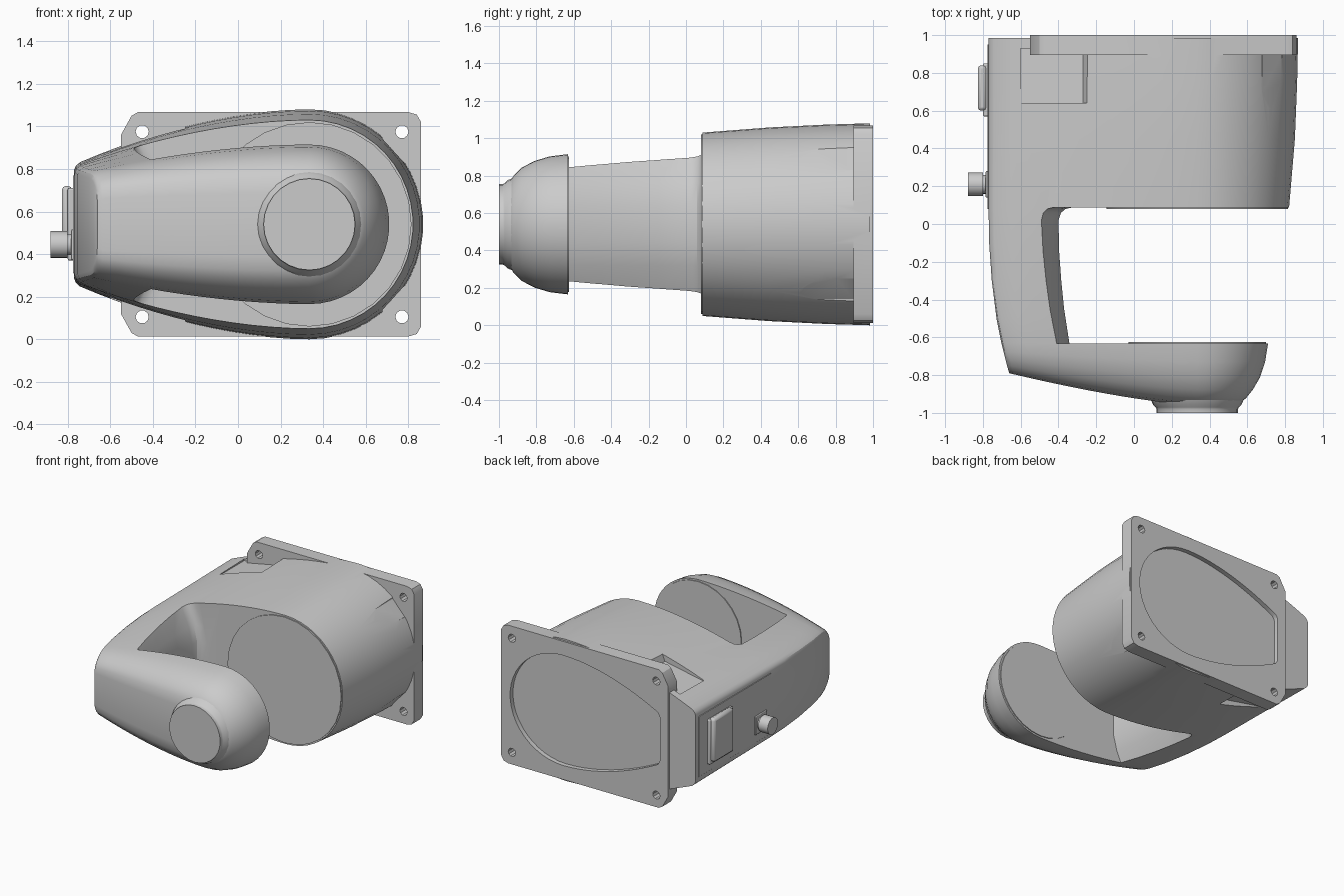
import bpy, bmesh, math
from mathutils import Vector

if "Cube" in bpy.data.objects:
    bpy.data.objects.remove(bpy.data.objects["Cube"])

CX, CZ = 0.335, 0.54   # joint axis in x and z


def mesh_object(name, rings, strip_caps=False):
    """Loft closed rings of 3D points and cap both ends."""
    bm = bmesh.new()
    vs = [[bm.verts.new(p) for p in ring] for ring in rings]
    n = len(vs[0])
    for a, b in zip(vs, vs[1:]):
        for i in range(n):
            j = (i + 1) % n
            bm.faces.new((a[i], a[j], b[j], b[i]))
    for ring in (vs[0], vs[-1]):
        if strip_caps:      # ring is mirrored about CZ: bridge the two halves
            for i in range(n // 2 - 1):
                bm.faces.new((ring[i], ring[i + 1], ring[n - 2 - i], ring[n - 1 - i]))
        else:
            bm.faces.new(ring)
    bmesh.ops.recalc_face_normals(bm, faces=bm.faces)
    me = bpy.data.meshes.new(name)
    bm.to_mesh(me)
    bm.free()
    ob = bpy.data.objects.new(name, me)
    bpy.context.collection.objects.link(ob)
    return ob


def mirrored(half):
    """Upper half outline (x, height above axis) -> closed outline."""
    return half + [(x, -v) for x, v in reversed(half)]


def teardrop(left, hl, r, rx):
    half = [(left, hl - 0.025), (left + 0.008, hl - 0.006)]
    for k in range(12):
        t = 0.025 + 0.975 * k / 12
        half.append((left + t * (CX - left), hl + (r - hl) * (1 - (1 - t) ** 1.85)))
    for k in range(12):
        a = math.pi / 2 * (1 - k / 11.5)
        half.append((CX + rx * math.cos(a), r * math.sin(a)))
    return mirrored(half)


def at_y(outline, y):
    return [(x, y, CZ + v) for x, v in outline]


def circle(r, n=28, cx=CX, cv=0.0):
    return [(cx + r * math.cos(2 * math.pi * i / n), cv + r * math.sin(2 * math.pi * i / n))
            for i in range(n)]


def prism(name, outline, y0, y1):
    return mesh_object(name, [at_y(outline, y0), at_y(outline, y1)])


def boolean(ob, other, op='DIFFERENCE'):
    m = ob.modifiers.new(op, 'BOOLEAN')
    m.operation, m.object, m.solver = op, other, 'EXACT'
    bpy.context.view_layer.objects.active = ob
    bpy.ops.object.modifier_apply(modifier=m.name)
    bpy.data.objects.remove(other)


def smooth(ob, angle=30):
    bpy.ops.object.select_all(action='DESELECT')
    ob.select_set(True)
    bpy.context.view_layer.objects.active = ob
    bpy.ops.object.shade_smooth_by_angle(angle=math.radians(angle))


# C-shaped housing: straight sections (y, left x, end half height, radius, right radius)
sections = [(0.985, -0.77, 0.28, 0.54, 0.535), (0.75, -0.77, 0.277, 0.533, 0.53),
            (0.45, -0.77, 0.273, 0.518, 0.518), (0.085, -0.77, 0.27, 0.49, 0.487),
            (-0.1, -0.767, 0.266, 0.46, 0.46), (-0.3, -0.753, 0.26, 0.43, 0.43),
            (-0.5, -0.728, 0.252, 0.396, 0.40), (-0.63, -0.702, 0.245, 0.375, 0.376)]
rings = [at_y(teardrop(*s[1:]), s[0]) for s in sections]


# Domed front of the arm: depth fraction towards a slanting front surface
def front_y(x, d):
    t = min(max(x + 0.66, 0), 1)
    return -0.63 - d * (0.16 + 0.17 * (1 - (1 - t) ** 1.4))


for d, left, hl, r, rx in [(0.3, -0.69, 0.238, 0.363, 0.36), (0.55, -0.68, 0.225, 0.338, 0.333),
                           (0.75, -0.672, 0.205, 0.303, 0.295), (0.88, -0.666, 0.185, 0.262, 0.26),
                           (0.96, -0.662, 0.16, 0.22, 0.23), (1.0, -0.66, 0.12, 0.15, 0.17)]:
    rings.append([(x, front_y(x, d), CZ + v) for x, v in teardrop(left, hl, r, rx)])
housing = mesh_object("housing", rings, strip_caps=True)

# Gap between body and arm, with a crowned inner wall and a fillet at the body
wall = [(-0.62, 0.62), (-0.49, 0.355), (-0.43, 0.22), (-0.40, 0.10)]
gap_outline = mirrored([(1.2, 0.62)] + wall)
gap_rows = [(0.088, 0.075), (0.08, 0.038), (0.06, 0.014), (0.02, 0.0), (-0.15, 0.004),
            (-0.3, 0.015), (-0.45, 0.03), (-0.632, 0.058)]
boolean(housing, mesh_object("gap_cutter",
        [at_y([(x + s, v) for x, v in gap_outline], y) for y, s in gap_rows]))

# Screw access pockets behind the flange corners
pockets = [([(-0.60, 0.335), (-0.27, 0.40), (-0.18, 0.62), (-0.60, 0.62)], 0.64),
           ([(0.64, 0.62), (0.68, 0.40), (0.78, 0.29), (0.95, 0.27), (0.95, 0.62)], 0.61)]
for outline, y0 in pockets:
    for s in (1, -1):
        boolean(housing, prism("pocket_cutter", [(x, s * v) for x, v in outline], y0, 0.93))

# Mounting flange with four corner holes
flange = prism("flange", mirrored([(-0.55, 0.30), (-0.55, 0.42), (-0.50, 0.51), (-0.47, 0.527),
                                   (0.80, 0.527), (0.84, 0.515), (0.86, 0.48)]), 0.895, 1.0)
boolean(housing, flange, 'UNION')
for x in (-0.45, 0.77):
    for s in (1, -1):
        boolean(housing, prism("hole_cutter", circle(0.031, 10, x, s * 0.435), 0.8, 1.1))

# Shallow recess in the back
boolean(housing, prism("recess_cutter", teardrop(-0.48, 0.19, 0.42, 0.45), 0.965, 1.05))
smooth(housing)

# Joint faces and the round boss on the front
for name, profile in [
        ("body_joint_face", [(0.48, 0.10), (0.48, 0.08)]),
        ("arm_joint_face", [(0.363, -0.65), (0.363, -0.625)]),
        ("front_boss", [(0.25, -0.92), (0.235, -0.955), (0.22, -0.97), (0.215, -0.98), (0.215, -1.0)])]:
    smooth(mesh_object(name, [at_y(circle(r), y) for r, y in profile]))


# Connector side: panel, socket housing with lid, and plug
def box(name, lo, hi, bevel):
    lo, hi = Vector(lo), Vector(hi)
    bpy.ops.mesh.primitive_cube_add(size=1, location=(lo + hi) / 2)
    ob = bpy.context.object
    ob.name, ob.scale = name, hi - lo
    bpy.ops.object.transform_apply(location=False, rotation=False, scale=True)
    m = ob.modifiers.new("bevel", 'BEVEL')
    m.width, m.segments = bevel, 2
    smooth(ob)


box("side_panel", (-0.775, 0.08, 0.31), (-0.76, 0.95, 0.77), 0.002)
box("socket_base", (-0.80, 0.57, 0.37), (-0.76, 0.85, 0.71), 0.008)
box("socket_lid", (-0.827, 0.60, 0.39), (-0.78, 0.84, 0.72), 0.018)
box("plug_base", (-0.785, 0.14, 0.375), (-0.76, 0.28, 0.515), 0.004)
for name, r, x0, x1 in [("plug_collar", 0.05, -0.81, -0.77), ("plug", 0.063, -0.88, -0.80)]:
    bpy.ops.mesh.primitive_cylinder_add(vertices=20, radius=r, depth=x1 - x0,
                                        location=((x0 + x1) / 2, 0.21, 0.445),
                                        rotation=(0, math.pi / 2, 0))
    bpy.context.object.name = name
    smooth(bpy.context.object)
